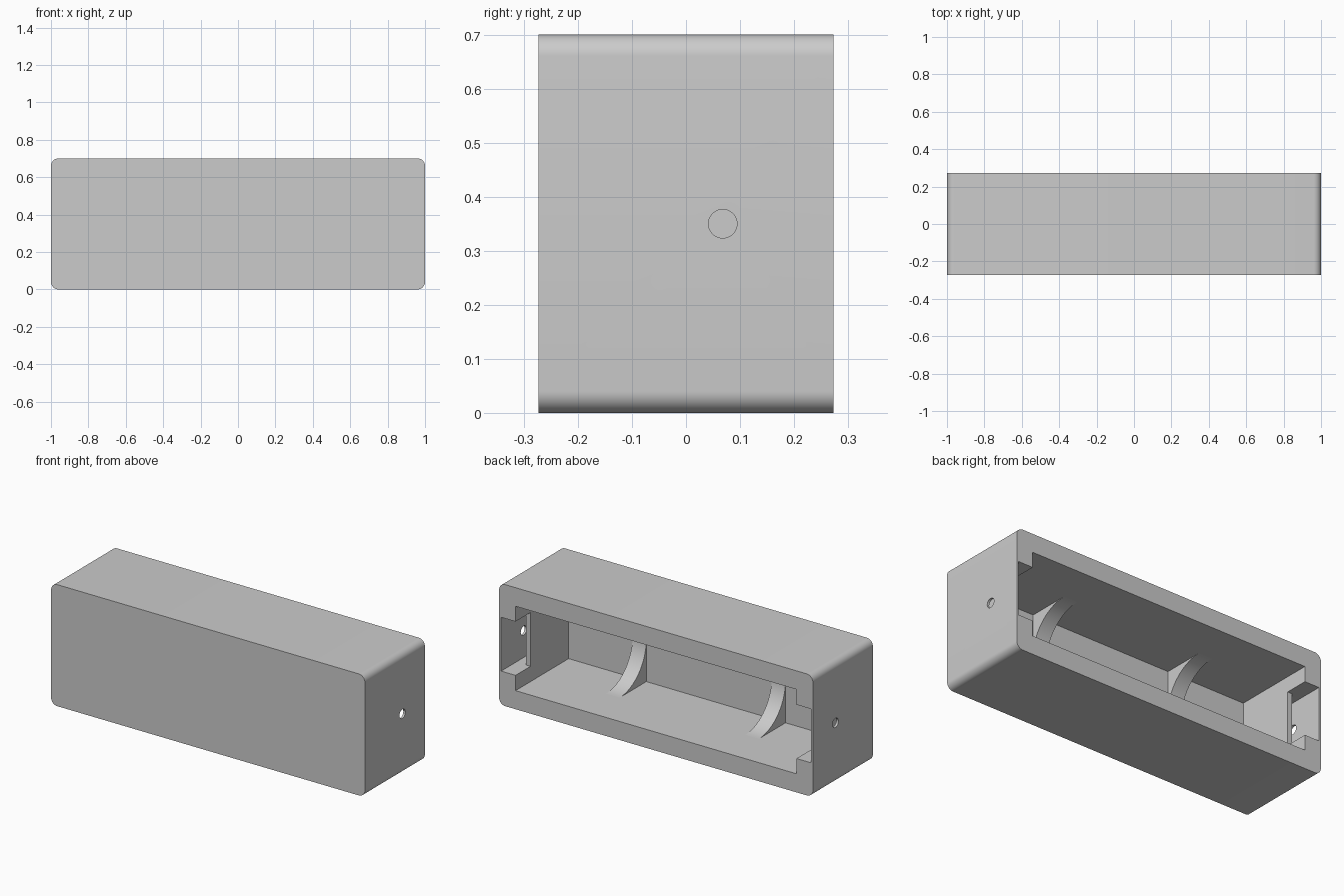
import bpy, bmesh, math
from mathutils import Vector

if "Cube" in bpy.data.objects:
    bpy.data.objects.remove(bpy.data.objects["Cube"], do_unlink=True)

L, D, H = 1.0, 0.273, 0.70          # half length, half depth, height
MID = H / 2
CAV_X, CAV_Z, WALL_Y = 0.895, 0.243, -0.21
CORNER = 0.04

grey = bpy.data.materials.new("light grey")
grey.use_nodes = True
grey.diffuse_color = (0.6, 0.6, 0.6, 1)
grey.node_tree.nodes["Principled BSDF"].inputs["Base Color"].default_value = (0.6, 0.6, 0.6, 1)


def prism(name, pts, axis, lo, hi):
    """Extrude a 2D outline along an axis from lo to hi."""
    def place(u, v, w):
        return Vector({"x": (w, u, v), "y": (u, w, v), "z": (u, v, w)}[axis])
    bm = bmesh.new()
    face = bm.faces.new([bm.verts.new(place(u, v, lo)) for u, v in pts])
    grown = bmesh.ops.extrude_face_region(bm, geom=[face])["geom"]
    verts = [g for g in grown if isinstance(g, bmesh.types.BMVert)]
    bmesh.ops.translate(bm, verts=verts, vec=place(0, 0, hi - lo))
    bmesh.ops.recalc_face_normals(bm, faces=bm.faces)
    mesh = bpy.data.meshes.new(name)
    bm.to_mesh(mesh)
    bm.free()
    mesh.materials.append(grey)
    obj = bpy.data.objects.new(name, mesh)
    bpy.context.collection.objects.link(obj)
    return obj


def arc(cx, cy, r, start, end, n):
    angles = [math.radians(start + (end - start) * i / n) for i in range(n + 1)]
    return [(cx + r * math.cos(a), cy + r * math.sin(a)) for a in angles]


def rect(u0, u1, v0, v1):
    return [(u0, v0), (u1, v0), (u1, v1), (u0, v1)]


def activate(obj):
    bpy.ops.object.select_all(action="DESELECT")
    obj.select_set(True)
    bpy.context.view_layer.objects.active = obj


def cut(target, cutter):
    activate(target)
    mod = target.modifiers.new("cut", "BOOLEAN")
    mod.operation, mod.solver, mod.object = "DIFFERENCE", "EXACT", cutter
    bpy.ops.object.modifier_apply(modifier=mod.name)
    bpy.data.objects.remove(cutter, do_unlink=True)


# Housing with rounded long edges
outline = []
for sx, sz, start in ((1, 1, 0), (-1, 1, 90), (-1, -1, 180), (1, -1, 270)):
    outline += arc(sx * (L - CORNER), MID + sz * (MID - CORNER), CORNER, start, start + 90, 10)
housing = prism("housing", outline, "y", -D, D)

# Main cavity, open at the back
cut(housing, prism("cavity_cutter", rect(-CAV_X, CAV_X, MID - CAV_Z, MID + CAV_Z), "y", WALL_Y, 0.4))

# End slots behind a retaining lip, and the round holes through the ends
for s in (1, -1):
    slot = [(0.925, -0.09), (0.987, -0.09), (0.987, 0.4), (0.8, 0.4), (0.8, 0.137), (0.925, 0.137)]
    cut(housing, prism("slot_cutter", [(s * x, y) for x, y in slot], "z", MID - 0.155, MID + 0.155))
    hole = arc(0.068, MID, 0.0265, 0, 360, 32)[:-1]
    cut(housing, prism("hole_cutter", hole, "x", *sorted((s * 0.95, s * 1.1))))

# Concave cradle ribs in the lower and upper corners of the cavity
parts = [housing]
SINK = 0.005
CENTRE_Y = WALL_Y + CAV_Z
for side, x0 in (("left", 0.40), ("right", -0.487)):
    for level, sz in (("lower", -1), ("upper", 1)):
        profile = arc(CENTRE_Y, 0, CAV_Z, 90, 180, 24)
        profile += [(WALL_Y - SINK, 0), (WALL_Y - SINK, CAV_Z + SINK), (CENTRE_Y, CAV_Z + SINK)]
        profile = [(y, MID + sz * z) for y, z in profile]
        parts.append(prism(f"{side}_{level}_cradle_rib", profile, "x", x0, x0 + 0.087))

for obj in parts:
    activate(obj)
    bpy.ops.object.shade_smooth_by_angle(angle=math.radians(30))
